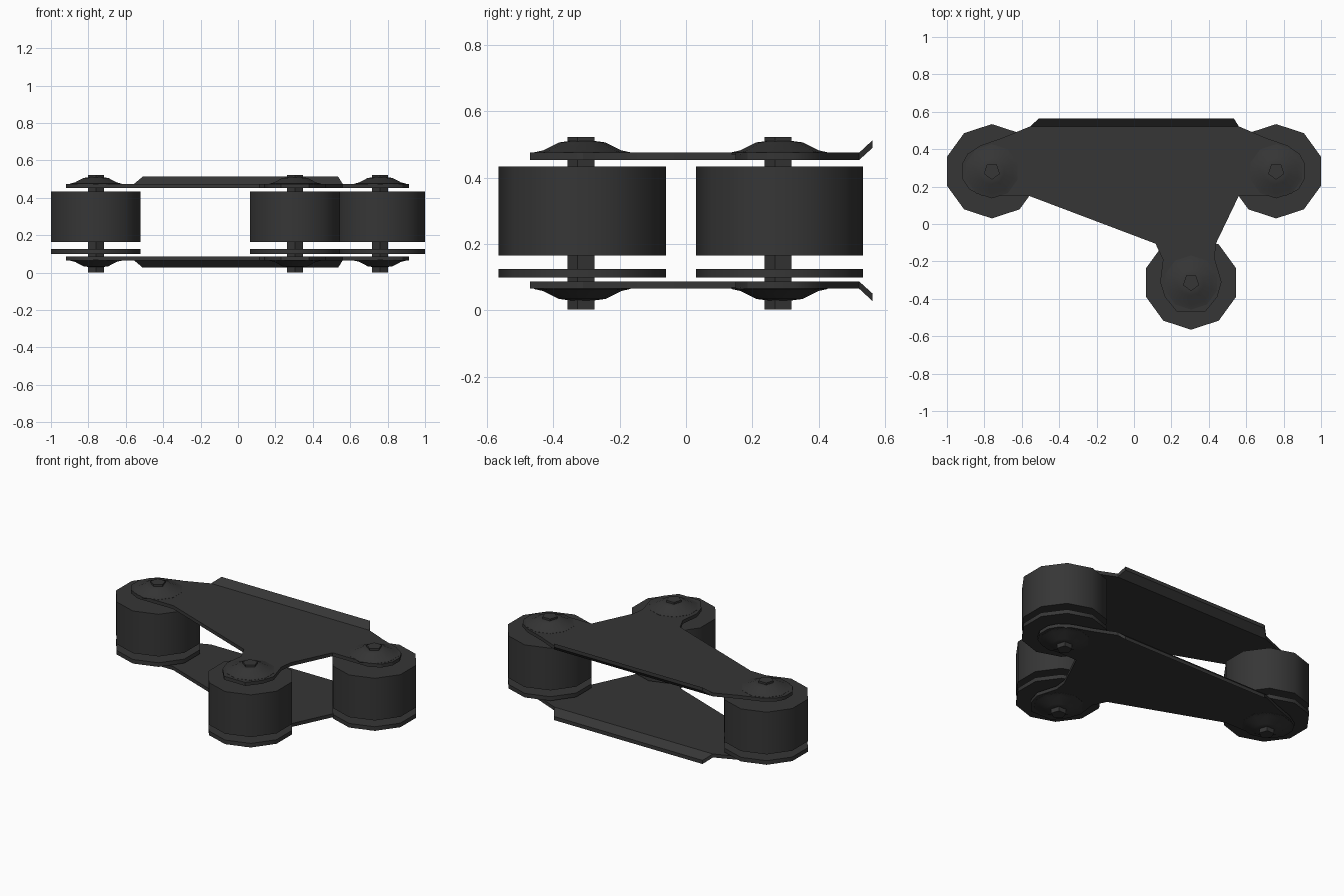
import bpy, bmesh, math

if "Cube" in bpy.data.objects:
    bpy.data.objects.remove(bpy.data.objects["Cube"])

mat = bpy.data.materials.new("dark_grey")
mat.diffuse_color = (0.037, 0.037, 0.037, 1)
mat.use_nodes = True
mat.node_tree.nodes["Principled BSDF"].inputs["Base Color"].default_value = mat.diffuse_color

CENTRES = {"left": (-0.76, 0.282), "right": (0.76, 0.282), "front": (0.305, -0.313)}
MID = 0.27  # height about which the two plates mirror


def finish(name, bm, angle=40):
    bmesh.ops.recalc_face_normals(bm, faces=bm.faces[:])
    me = bpy.data.meshes.new(name)
    bm.to_mesh(me)
    bm.free()
    me.materials.append(mat)
    ob = bpy.data.objects.new(name, me)
    bpy.context.collection.objects.link(ob)
    bpy.ops.object.select_all(action='DESELECT')
    ob.select_set(True)
    bpy.context.view_layer.objects.active = ob
    bpy.ops.object.shade_smooth_by_angle(angle=math.radians(angle))
    return ob


def lathe(name, centre, profile, sides, start):
    """Closed stack of polygon rings, profile = [(radius, z), ...]."""
    bm = bmesh.new()
    rings = []
    for r, z in profile:
        rings.append([bm.verts.new((centre[0] + r * math.cos(start + 2 * math.pi * i / sides),
                                    centre[1] + r * math.sin(start + 2 * math.pi * i / sides), z))
                      for i in range(sides)])
    for a, b in zip(rings, rings[1:]):
        for i in range(sides):
            j = (i + 1) % sides
            bm.faces.new((a[i], a[j], b[j], b[i]))
    bm.faces.new(rings[0])
    bm.faces.new(rings[-1])
    return finish(name, bm)


# Rollers, lower discs, axles and the raised bosses on both plates
for side, c in CENTRES.items():
    up = math.pi / 2
    lathe(side + "_roller", c, [(0.252, 0.165), (0.252, 0.433)], 10, up)
    lathe(side + "_lower_disc", c, [(0.252, 0.099), (0.252, 0.125)], 10, up)
    lathe(side + "_axle", c, [(0.045, 0.002), (0.045, 0.522)], 5, -up)
    boss = [(0.145, 0.47), (0.145, 0.476), (0.118, 0.482), (0.07, 0.506), (0.04, 0.51)]
    lathe(side + "_top_boss", c, boss, 10, up)
    lathe(side + "_bottom_boss", c, [(r, 2 * MID - z) for r, z in boss], 10, up)

# Outline of the three-armed plate, counter-clockwise from the back left corner
OUTLINE = [(-0.555, 0.522), (-0.70, 0.462), (-0.82, 0.42), (-0.89, 0.375), (-0.92, 0.32),
           (-0.92, 0.245), (-0.88, 0.185), (-0.81, 0.15), (-0.56, 0.15),
           (0.115, -0.105), (0.155, -0.19), (0.14, -0.31), (0.165, -0.39), (0.23, -0.47),
           (0.38, -0.47), (0.445, -0.39), (0.468, -0.31), (0.43, -0.18), (0.44, -0.10),
           (0.56, 0.15), (0.81, 0.15), (0.88, 0.185), (0.915, 0.245), (0.915, 0.32),
           (0.885, 0.375), (0.82, 0.42), (0.70, 0.462), (0.56, 0.522)]


def plate(name, flip):
    def h(z):
        return 2 * MID - z if flip else z
    bm = bmesh.new()
    low = [bm.verts.new((x, y, h(0.453))) for x, y in OUTLINE]
    top = [bm.verts.new((x, y, h(0.475))) for x, y in OUTLINE]
    bm.faces.new(low)
    bm.faces.new(top)
    n = len(OUTLINE)
    for i in range(n - 1):
        bm.faces.new((low[i], low[i + 1], top[i + 1], top[i]))
    # Bent lip along the back edge
    ll, lr = [bm.verts.new((x, 0.563, h(0.49))) for x in (-0.51, 0.535)]
    tl, tr = [bm.verts.new((x, 0.563, h(0.513))) for x in (-0.51, 0.535)]
    bm.faces.new((low[0], low[-1], lr, ll))
    bm.faces.new((top[0], top[-1], tr, tl))
    bm.faces.new((ll, lr, tr, tl))
    bm.faces.new((low[0], ll, tl, top[0]))
    bm.faces.new((low[-1], lr, tr, top[-1]))
    finish(name, bm, 30)


plate("top_plate", False)
plate("bottom_plate", True)
